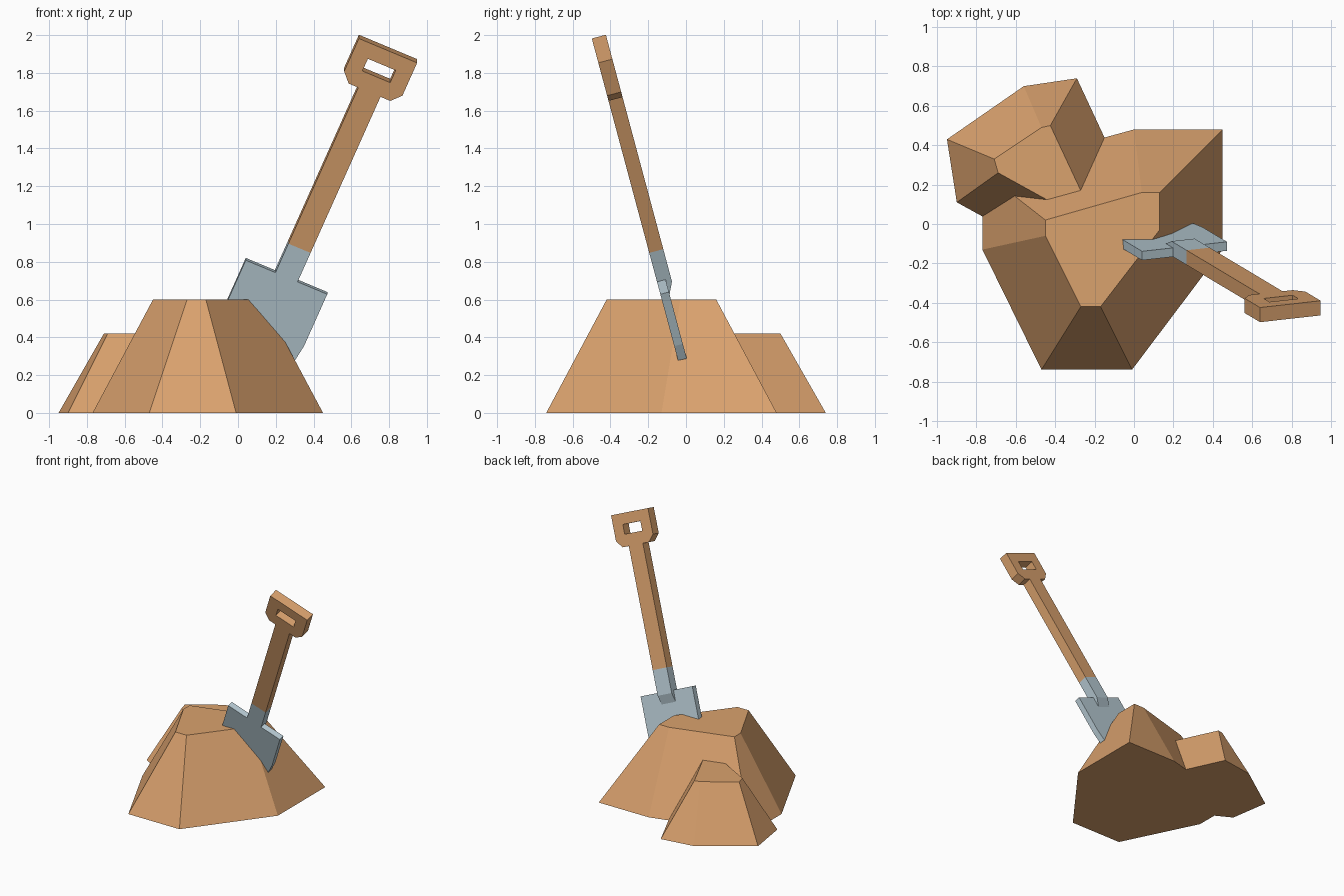
import bpy, bmesh
from math import radians
from mathutils import Matrix

if "Cube" in bpy.data.objects:
    bpy.data.objects.remove(bpy.data.objects["Cube"])


def material(name, color):
    m = bpy.data.materials.new(name)
    m.diffuse_color = (*color, 1)
    m.use_nodes = True
    m.node_tree.nodes["Principled BSDF"].inputs["Base Color"].default_value = m.diffuse_color
    return m


BROWN = material("earth_and_wood", (0.70, 0.36, 0.155))
STEEL = material("steel", (0.48, 0.60, 0.66))


def finish(bm, name, mat, matrix=None):
    bmesh.ops.recalc_face_normals(bm, faces=bm.faces)
    me = bpy.data.meshes.new(name)
    bm.to_mesh(me)
    bm.free()
    if matrix:
        me.transform(matrix)
    me.materials.append(mat)
    ob = bpy.data.objects.new(name, me)
    bpy.context.collection.objects.link(ob)
    return ob


def frustum(name, base, top, height):
    bm = bmesh.new()
    lo = [bm.verts.new((x, y, 0)) for x, y in base]
    hi = [bm.verts.new((x, y, height)) for x, y in top]
    bm.faces.new(lo)
    bm.faces.new(hi)
    n = len(lo)
    for i in range(n):
        j = (i + 1) % n
        bm.faces.new((lo[i], lo[j], hi[j], hi[i]))
    return finish(bm, name, BROWN)


def prism(name, loops, to3d, depth, mat, matrix):
    """Fill an outline (later loops are holes) and extrude it by depth."""
    bm = bmesh.new()
    edges = []
    for loop in loops:
        vs = [bm.verts.new(to3d(a, b)) for a, b in loop]
        edges += [bm.edges.new((vs[i - 1], vs[i])) for i in range(len(vs))]
    bmesh.ops.triangle_fill(bm, edges=edges, use_beauty=True)
    res = bmesh.ops.extrude_face_region(bm, geom=bm.faces[:], use_keep_orig=True)
    moved = [g for g in res["geom"] if isinstance(g, bmesh.types.BMVert)]
    bmesh.ops.translate(bm, verts=moved, vec=depth)
    return finish(bm, name, mat, matrix)


def mirrored(half):
    return half + [(-x, z) for x, z in reversed(half) if x > 0]


# Dirt pile: a large and a small flat-topped mound, joined
mound = frustum(
    "dirt_mound",
    [(.45, .48), (0, .48), (-.77, .27), (-.77, -.13), (-.47, -.74), (-.01, -.74), (.45, -.13)],
    [(.13, .16), (.04, .16), (-.45, .02), (-.45, -.06), (-.27, -.42), (-.17, -.42), (.13, -.03)],
    0.6)
small = frustum(
    "small_mound",
    [(-.29, .74), (-.56, .70), (-.95, .43), (-.90, .11), (-.50, -.11), (-.05, .225)],
    [(-.425, .50), (-.47, .49), (-.71, .33), (-.69, .26), (-.40, .10), (-.25, .126)],
    0.42)
union = mound.modifiers.new("union", 'BOOLEAN')
union.operation = 'UNION'
union.solver = 'EXACT'
union.object = small
bpy.context.view_layer.objects.active = mound
bpy.ops.object.modifier_apply(modifier="union")
bpy.data.objects.remove(small)

# Shovel: drawn upright with its front face on y = 0, then leaned over
LEAN = (Matrix.Translation((0, 0.034, -0.006))
        @ Matrix.Rotation(radians(15), 4, 'X')
        @ Matrix.Rotation(radians(23.4), 4, 'Y')
        @ Matrix.Translation((-0.062, 0, 0)))
THICK, BLADE, HALF = 0.077, 0.047, 0.064


def front(x, z):
    return (x, 0, z)


def side(y, z):
    return (-HALF, y, z)


# Blade with a rounded point
blade = mirrored([(0, .23), (.11, .265), (.18, .325), (.222, .39), (.235, .48), (.235, .79)])
prism("blade", [blade], front, (0, BLADE, 0), STEEL, LEAN)

# Socket, wedging down onto the back of the blade
prism("socket", [[(0, .963), (0, .72), (BLADE - .005, .69), (THICK, .77), (THICK, .963)]],
      side, (2 * HALF, 0, 0), STEEL, LEAN)

# Shaft
prism("shaft", [[(0, .963), (THICK, .963), (THICK, 1.895), (0, 1.895)]],
      side, (2 * HALF, 0, 0), BROWN, LEAN)

# Grip with a hand hole
grip = mirrored([(.12, 1.895), (.168, 1.947), (.168, 2.143)])
hole = mirrored([(.08, 1.987), (.08, 2.06)])
prism("grip", [grip, hole], front, (0, THICK, 0), BROWN, LEAN)
